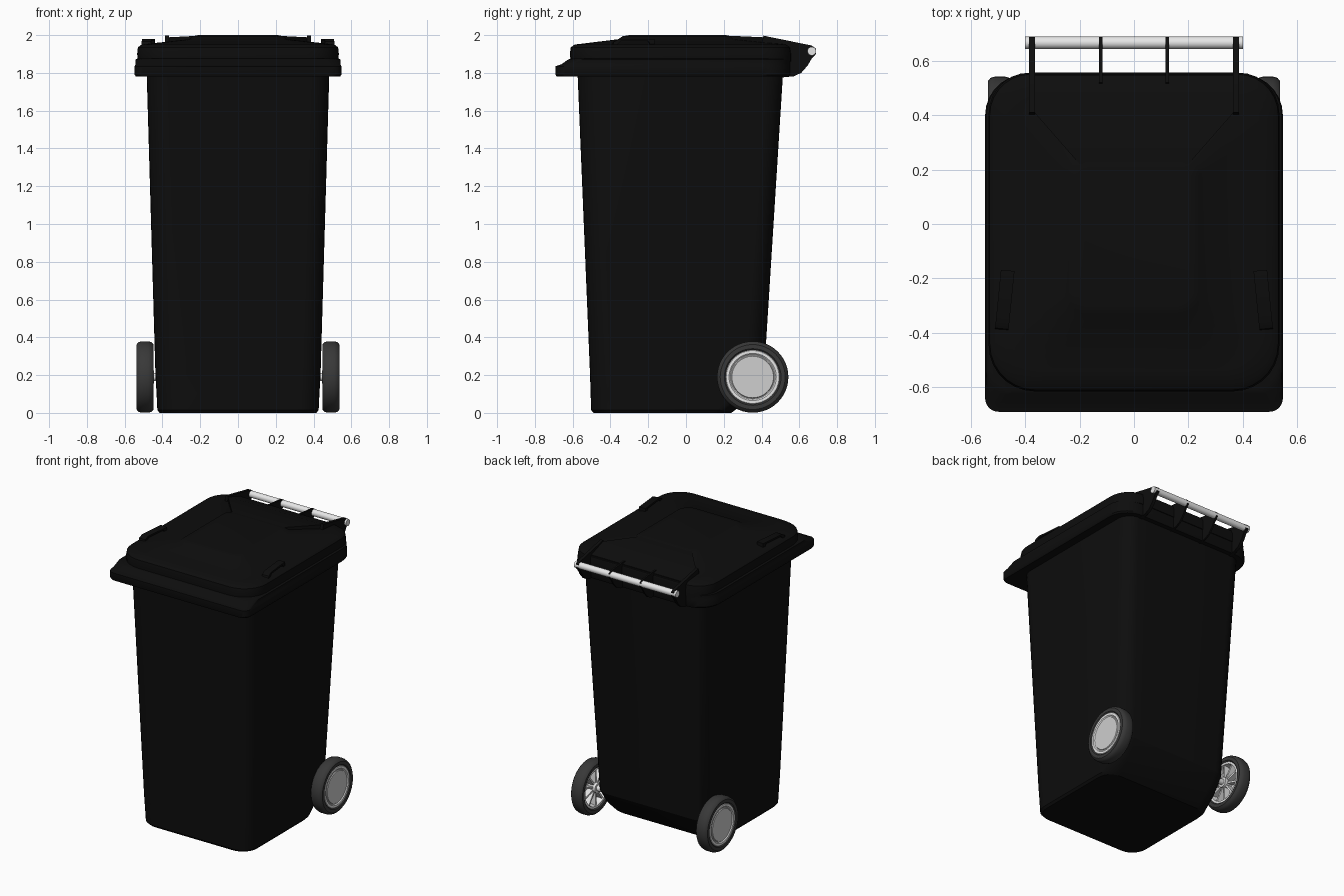
import bpy, bmesh, math
from mathutils import Matrix, Vector

cube = bpy.data.objects.get("Cube")
if cube:
    bpy.data.objects.remove(cube, do_unlink=True)


def material(name, value):
    m = bpy.data.materials.new(name)
    m.use_nodes = True
    color = (value, value, value, 1)
    m.diffuse_color = color
    m.node_tree.nodes["Principled BSDF"].inputs["Base Color"].default_value = color
    return m


BLACK = material("black plastic", 0.004)
RUBBER = material("dark rubber", 0.04)
METAL = material("pale metal", 0.8)
CAP = material("grey hub cap", 0.62)


def finish(bm, name, mat, angle=35):
    bmesh.ops.recalc_face_normals(bm, faces=bm.faces)
    mesh = bpy.data.meshes.new(name)
    bm.to_mesh(mesh)
    bm.free()
    ob = bpy.data.objects.new(name, mesh)
    bpy.context.collection.objects.link(ob)
    mesh.materials.append(mat)
    bpy.ops.object.select_all(action='DESELECT')
    ob.select_set(True)
    bpy.context.view_layer.objects.active = ob
    bpy.ops.object.shade_smooth_by_angle(angle=math.radians(angle))
    return ob


def ring(hx, y0, y1, z, rf, rb, steps=7):
    """Rounded rectangle outline with separate front and back corner radii."""
    corners = [(hx, y1, rb, 0), (-hx, y1, rb, 1), (-hx, y0, rf, 2), (hx, y0, rf, 3)]
    pts = []
    for x, y, r, quarter in corners:
        cx = x - math.copysign(r, x)
        cy = y - r if quarter < 2 else y + r
        for i in range(steps + 1):
            a = (quarter + i / steps) * math.pi / 2
            pts.append((cx + r * math.cos(a), cy + r * math.sin(a), z))
    return pts


def loft(name, rings, mat, angle=35):
    bm = bmesh.new()
    loops = [[bm.verts.new(p) for p in ring(*r)] for r in rings]
    for a, b in zip(loops, loops[1:]):
        for i in range(len(a)):
            j = (i + 1) % len(a)
            bm.faces.new((a[i], a[j], b[j], b[i]))
    bm.faces.new(loops[0])
    bm.faces.new(loops[-1])
    return finish(bm, name, mat, angle)


def plate(name, profile, x, width, mat):
    """Extrude a side (y, z) profile along x, centred at x."""
    bm = bmesh.new()
    face = bm.faces.new([bm.verts.new((x - width / 2, y, z)) for y, z in profile])
    new = bmesh.ops.extrude_face_region(bm, geom=[face])["geom"]
    bmesh.ops.translate(bm, vec=(width, 0, 0),
                        verts=[v for v in new if isinstance(v, bmesh.types.BMVert)])
    return finish(bm, name, mat, 30)


def lathe(name, profile, center, mat, side=1, angle=35, steps=48):
    """Revolve an (x, radius) profile around an axis parallel to x."""
    bm = bmesh.new()
    verts = [bm.verts.new((x, 0, r)) for x, r in profile]
    edges = [bm.edges.new(pair) for pair in zip(verts, verts[1:])]
    bmesh.ops.spin(bm, geom=verts + edges, axis=(1, 0, 0), cent=(0, 0, 0),
                   angle=math.tau, steps=steps)
    bmesh.ops.remove_doubles(bm, verts=bm.verts, dist=0.0002)
    bm.transform(Matrix.Translation(center) @ Matrix.Diagonal((side, 1, 1, 1)))
    return finish(bm, name, mat, angle)


def rod(name, half, radius, center, mat):
    return lathe(name, [(-half, 0), (-half, radius), (half, radius), (half, 0)],
                 center, mat, steps=24)


# Tapered container, cut back underneath for the axle
loft("bin_body", [
    (0.415, -0.49, 0.24, 0.0, 0.11, 0.10),
    (0.427, -0.502, 0.26, 0.015, 0.11, 0.10),
    (0.431, -0.505, 0.35, 0.10, 0.11, 0.10),
    (0.437, -0.508, 0.413, 0.20, 0.11, 0.10),
    (0.484, -0.575, 0.515, 1.82, 0.11, 0.10)], BLACK, 25)

# Rim band with the projecting front lip
loft("top_rim", [
    (0.54, -0.685, 0.545, 1.78, 0.05, 0.15),
    (0.547, -0.69, 0.55, 1.79, 0.05, 0.15),
    (0.547, -0.69, 0.55, 1.835, 0.05, 0.15),
    (0.543, -0.66, 0.55, 1.845, 0.05, 0.15),
    (0.543, -0.625, 0.55, 1.87, 0.08, 0.15),
    (0.53, -0.61, 0.545, 1.877, 0.1, 0.15)], BLACK)

# Domed lid with a raised centre panel
loft("lid", [
    (0.53, -0.61, 0.556, 1.86, 0.17, 0.15),
    (0.534, -0.615, 0.556, 1.90, 0.17, 0.15),
    (0.53, -0.61, 0.55, 1.935, 0.17, 0.15),
    (0.51, -0.59, 0.53, 1.95, 0.16, 0.14),
    (0.46, -0.54, 0.48, 1.956, 0.15, 0.13),
    (0.26, -0.36, 0.26, 1.978, 0.09, 0.07),
    (0.24, -0.335, 0.24, 1.994, 0.08, 0.06),
    (0.21, -0.30, 0.21, 2.0, 0.06, 0.05)], BLACK, 40)

# Wedge on the lid leading back to the handle
bm = bmesh.new()
outline = [(0.2, 0.22, 1.997), (0.375, 0.42, 1.988), (0.375, 0.545, 1.945)]
outline += [(-x, y, z) for x, y, z in reversed(outline)]
top = [bm.verts.new(p) for p in outline]
low = [bm.verts.new((x, y, 1.92)) for x, y, z in outline]
for i in range(len(top)):
    j = (i + 1) % len(top)
    bm.faces.new((top[i], top[j], low[j], low[i]))
bm.faces.new((top[0], top[1], top[4], top[5]))
bm.faces.new(top[1:5])
bm.faces.new(low)
finish(bm, "lid_wedge", BLACK, 20)

# Rear handle arms and the bar they carry
HOOK = [(0.665, 1.945), (0.687, 1.93), (0.688, 1.90), (0.665, 1.875), (0.645, 1.84),
        (0.61, 1.80), (0.57, 1.782), (0.50, 1.775), (0.50, 1.93)]
for s, side in ((1, "left"), (-1, "right")):
    plate(side + "_outer_arm", [(0.40, 1.95), (0.41, 1.997)] + HOOK, s * 0.375, 0.022, BLACK)
    plate(side + "_inner_arm", [(0.52, 1.96)] + HOOK, s * 0.122, 0.012, BLACK)
rod("handle_bar", 0.4, 0.023, (0, 0.666, 1.915), METAL)

# Grips on the lid sides: thin raised bridges
GRIP = [(-0.39, 1.945), (-0.385, 1.965), (-0.355, 1.98), (-0.17, 1.98), (-0.17, 1.945),
        (-0.19, 1.945), (-0.20, 1.968), (-0.35, 1.968), (-0.37, 1.945)]
for s, side in ((1, "left"), (-1, "right")):
    grip = plate(side + "_lid_grip", GRIP, 0, 0.05, BLACK)
    turn = Matrix.Translation((s * 0.475, -0.28, 0)) @ Matrix.Rotation(s * 0.1, 4, 'Z')
    grip.data.transform(turn @ Matrix.Translation((0, 0.28, 0)))

# Wheels: tyre, dished rim, cap, and spokes on the inner side
AXLE = Vector((0, 0.353, 0.19))
rod("axle", 0.50, 0.02, AXLE, METAL)
TYRE = [(0.455, 0.142), (0.447, 0.15), (0.447, 0.172), (0.458, 0.184), (0.475, 0.189),
        (0.51, 0.189), (0.527, 0.184), (0.537, 0.172), (0.537, 0.15), (0.53, 0.142),
        (0.455, 0.142)]
RIM = [(0.455, 0.144), (0.455, 0.128), (0.50, 0.122), (0.505, 0.0),
       (0.528, 0.0), (0.528, 0.118), (0.534, 0.125), (0.534, 0.14), (0.529, 0.144),
       (0.455, 0.144)]
for s, side in ((1, "left"), (-1, "right")):
    lathe(side + "_tyre", TYRE, AXLE, RUBBER, s)
    lathe(side + "_wheel_rim", RIM, AXLE, METAL, s)
    lathe(side + "_hub_cap", [(0.527, 0.114), (0.533, 0.11), (0.533, 0.0)], AXLE, CAP, s)
    lathe(side + "_hub", [(0.445, 0.0), (0.445, 0.035), (0.51, 0.035)], AXLE, METAL, s)
    bm = bmesh.new()
    for i in range(10):
        place = (Matrix.Translation(AXLE + Vector((s * 0.485, 0, 0)))
                 @ Matrix.Rotation(i * math.tau / 10, 4, 'X')
                 @ Matrix.Translation((0, 0, 0.078))
                 @ Matrix.Diagonal((0.045, 0.012, 0.1, 1)))
        bmesh.ops.create_cube(bm, size=1, matrix=place)
    finish(bm, side + "_wheel_spokes", METAL)
